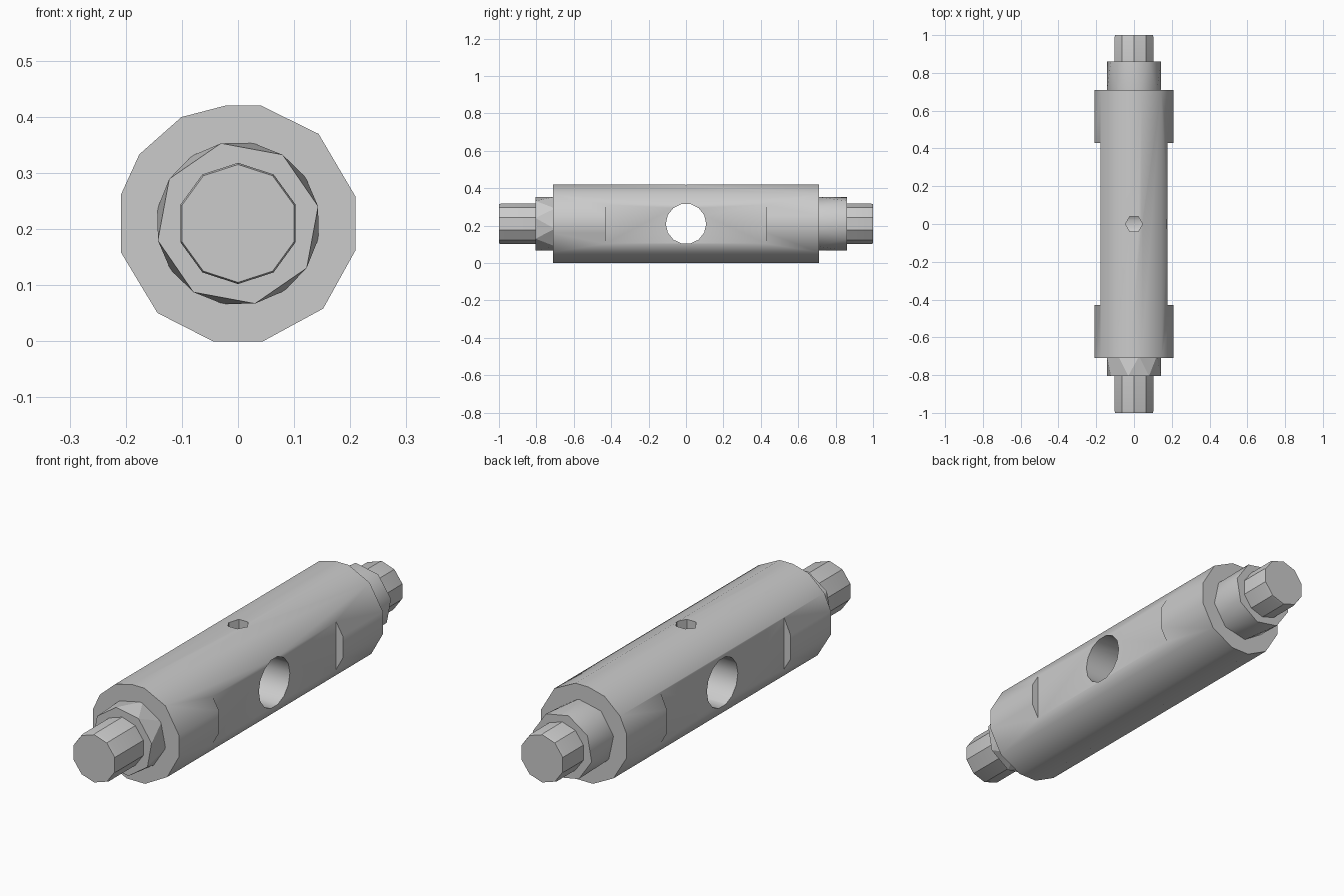
import bpy, bmesh
from math import radians, cos, sin
from mathutils import Vector, Matrix

cube = bpy.data.objects.get("Cube")
if cube:
    bpy.data.objects.remove(cube, do_unlink=True)

R = 0.21  # body radius, also the height of the axis

steel = bpy.data.materials.new("grey_steel")
steel.use_nodes = True
steel.diffuse_color = (0.6, 0.6, 0.6, 1)
steel.node_tree.nodes["Principled BSDF"].inputs["Base Color"].default_value = (0.6, 0.6, 0.6, 1)


def make_object(name, bm, helper=False):
    bmesh.ops.recalc_face_normals(bm, faces=bm.faces)
    mesh = bpy.data.meshes.new(name)
    bm.to_mesh(mesh)
    bm.free()
    mesh.materials.append(steel)
    ob = bpy.data.objects.new(name, mesh)
    bpy.context.collection.objects.link(ob)
    ob.hide_render = helper
    return ob


def ring(angles, radius, y):
    return [Vector((radius * cos(radians(a)), y, R + radius * sin(radians(a)))) for a in angles]


def hull(name, rings):
    """Solid spanned by rings of points around the long axis."""
    bm = bmesh.new()
    for points in rings:
        for p in points:
            bm.verts.new(p)
    bmesh.ops.convex_hull(bm, input=bm.verts)
    bmesh.ops.dissolve_limit(bm, angle_limit=radians(1), verts=bm.verts, edges=bm.edges)
    return make_object(name, bm)


def polygon(sides, start):
    return [start + 360 * i / sides for i in range(sides)]


def smooth(ob, angle):
    bpy.ops.object.select_all(action="DESELECT")
    ob.select_set(True)
    bpy.context.view_layer.objects.active = ob
    bpy.ops.object.shade_smooth_by_angle(angle=radians(angle))


def cut(target, cutter):
    mod = target.modifiers.new("cut", "BOOLEAN")
    mod.operation = "DIFFERENCE"
    mod.solver = "EXACT"
    mod.object = cutter
    bpy.context.view_layer.objects.active = target
    bpy.ops.object.modifier_apply(modifier=mod.name)
    bpy.data.objects.remove(cutter, do_unlink=True)


def cylinder_cutter(name, sides, radius, depth, matrix):
    bm = bmesh.new()
    bmesh.ops.create_cone(bm, cap_ends=True, segments=sides, radius1=radius,
                          radius2=radius, depth=depth, matrix=matrix)
    return make_object(name, bm, True)


# Main barrel with slightly uneven facets
facets = [13, 48, 79, 96, 118, 145, 166, 194, 228, 258, 282, 315, 347]
body_radius = R / cos(radians(12))
body = hull("body", [ring(facets, body_radius, y) for y in (-0.71, 0.71)])
for v in body.data.vertices:
    v.co.x = max(-R, min(R, v.co.x))
    v.co.z = max(0, min(2 * R, v.co.z))

# Flat milled on each side
for side in (-1, 1):
    bm = bmesh.new()
    place = Matrix.Translation((side * 0.277, 0, R)) @ Matrix.Diagonal((0.2, 0.86, 0.6, 1))
    bmesh.ops.create_cube(bm, size=1, matrix=place)
    cut(body, make_object("flat_cutter", bm, True))

# Cross bore, and a small hole from the top down into it
cut(body, cylinder_cutter("bore_cutter", 14, 0.108, 1,
                          Matrix.Translation((0, 0, R)) @ Matrix.Rotation(radians(90), 4, "Y")))
cut(body, cylinder_cutter("oil_hole_cutter", 6, 0.045, 0.4,
                          Matrix.Translation((0, 0, 0.41)) @ Matrix.Rotation(radians(90), 4, "Z")))
smooth(body, 36)

# Twisted collar and spigot on each end
for name, side, shoulder in (("front", -1, 0.805), ("back", 1, 0.86)):
    collar = hull(name + "_collar", [ring(polygon(8, 79.5), 0.146, side * 0.70),
                                     ring(polygon(8, 102), 0.146, side * shoulder)])
    smooth(collar, 25)
    spigot = hull(name + "_spigot", [ring(polygon(10, 90), 0.108, side * (shoulder - 0.02)),
                                     ring(polygon(10, 90), 0.108, side * 0.99),
                                     ring(polygon(10, 90), 0.105, side)])
    smooth(spigot, 25)
